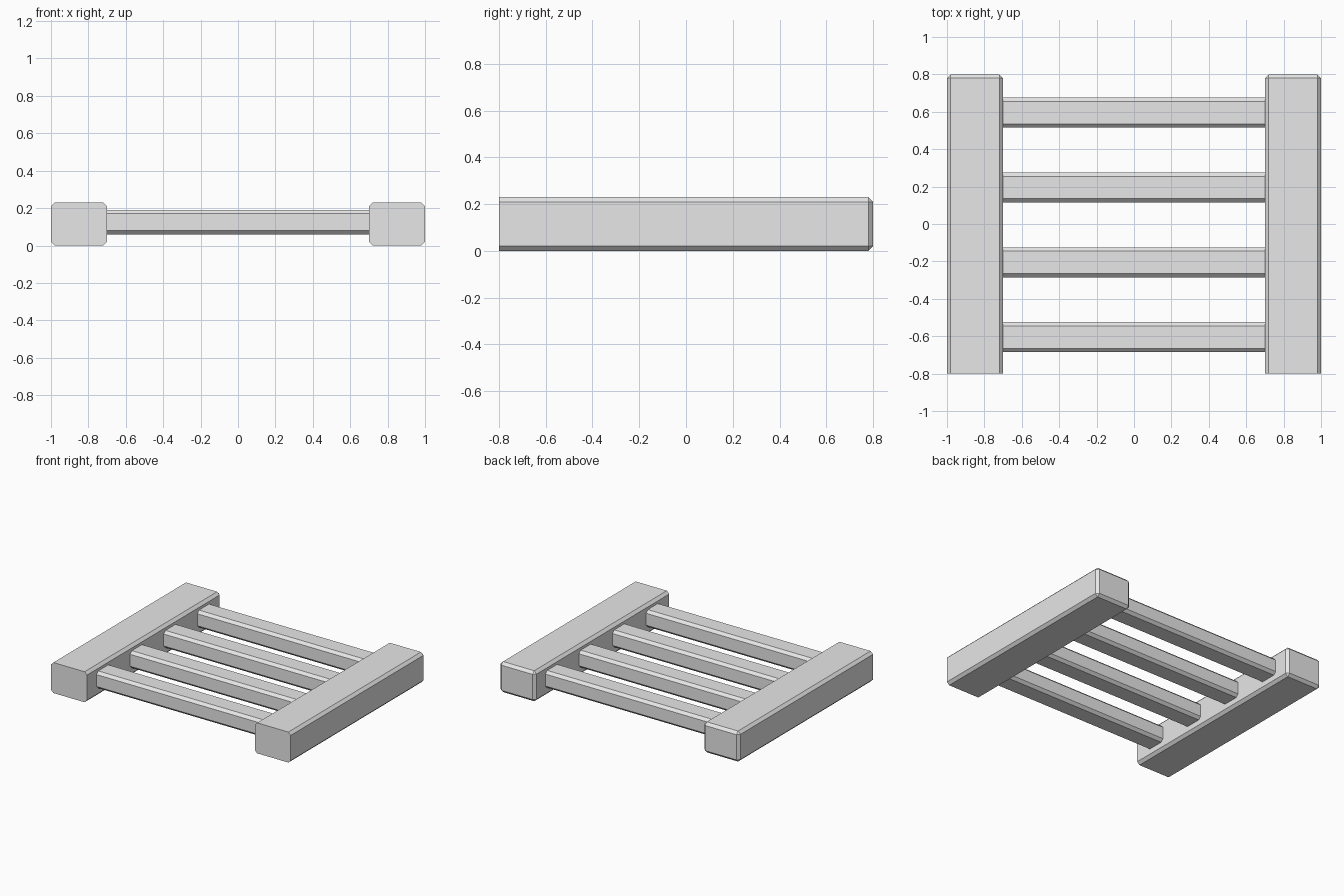
import bpy, bmesh
from mathutils import Vector

cube = bpy.data.objects.get("Cube")
if cube:
    bpy.data.objects.remove(cube, do_unlink=True)

grey = bpy.data.materials.new("light grey")
grey.use_nodes = True
grey.diffuse_color = (0.8, 0.8, 0.8, 1)
grey.node_tree.nodes["Principled BSDF"].inputs["Base Color"].default_value = (0.8, 0.8, 0.8, 1)


def chamfered_box(name, centre, size, keep_sharp, chamfer=0.02):
    """Box with chamfered edges, except those keep_sharp(edge middle) picks."""
    bm = bmesh.new()
    bmesh.ops.create_cube(bm, size=1)
    bmesh.ops.scale(bm, vec=size, verts=bm.verts)
    edges = []
    for e in bm.edges:
        middle = (e.verts[0].co + e.verts[1].co) / 2
        if not keep_sharp(middle):
            edges.append(e)
    bmesh.ops.bevel(bm, geom=edges, offset=chamfer, segments=1,
                    affect='EDGES', clamp_overlap=True)
    bmesh.ops.recalc_face_normals(bm, faces=bm.faces)
    mesh = bpy.data.meshes.new(name)
    bm.to_mesh(mesh)
    bm.free()
    mesh.materials.append(grey)
    obj = bpy.data.objects.new(name, mesh)
    obj.location = Vector(centre)
    bpy.context.collection.objects.link(obj)
    return obj


# Side rails: the front end is cut square, all other edges are chamfered
for side, name in ((1, "left_rail"), (-1, "right_rail")):
    chamfered_box(name, (side * 0.85, 0, 0.115), (0.3, 1.6, 0.23),
                  lambda m: m.y < -0.7)

# Rungs: chamfered along their length, square where they meet the rails
for i in range(4):
    chamfered_box(f"rung_{i + 1}", (0, -0.605 + 0.4 * i, 0.125), (1.4, 0.16, 0.13),
                  lambda m: abs(m.x) > 0.6)
